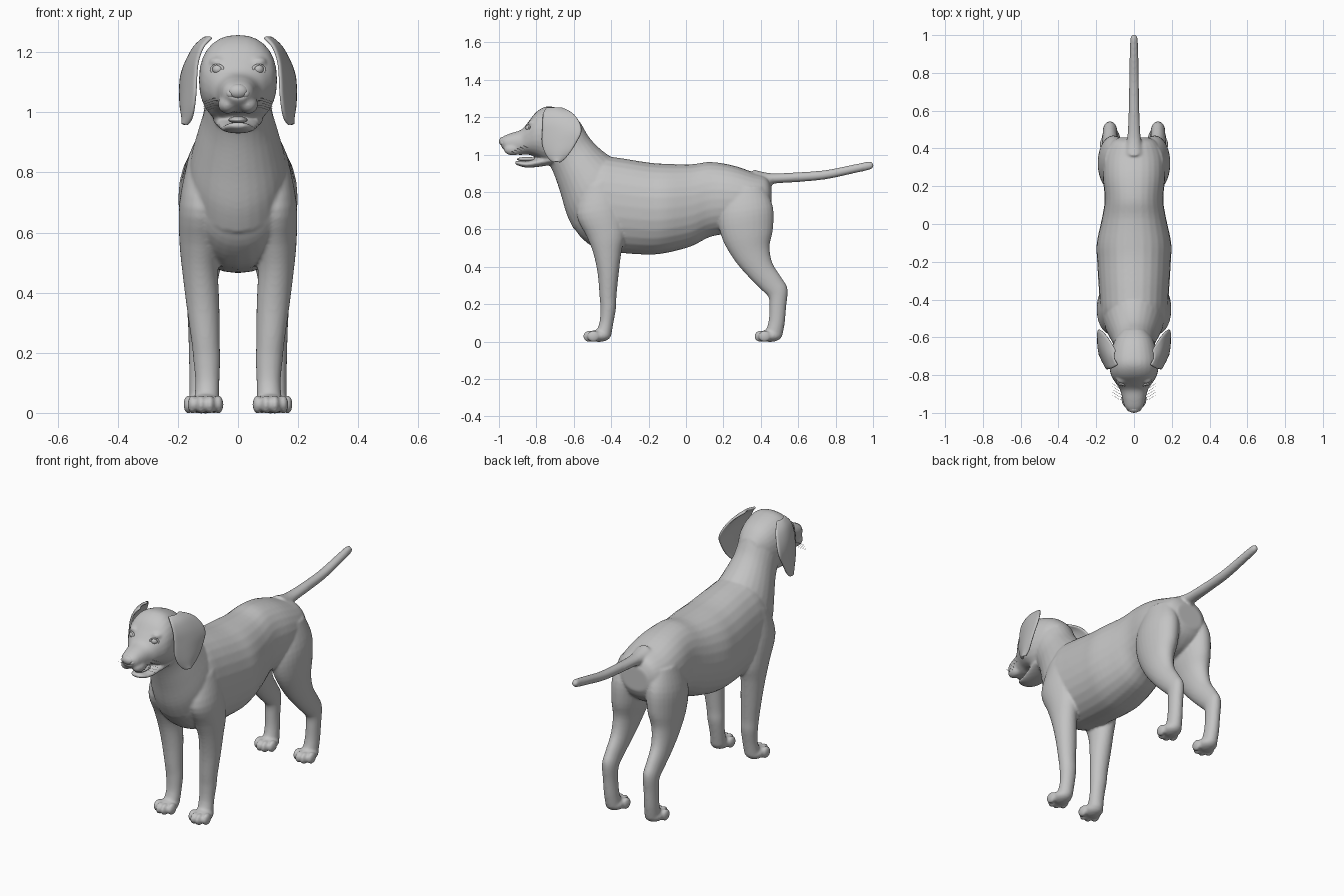
import bpy, bmesh, math
from mathutils import Matrix, Vector

if "Cube" in bpy.data.objects:
    bpy.data.objects.remove(bpy.data.objects["Cube"])

grey = bpy.data.materials.new("coat_grey")
grey.diffuse_color = (0.55, 0.55, 0.55, 1)
grey.use_nodes = True
grey.node_tree.nodes["Principled BSDF"].inputs["Base Color"].default_value = grey.diffuse_color


def finish(bm, name):
    bmesh.ops.recalc_face_normals(bm, faces=bm.faces)
    me = bpy.data.meshes.new(name)
    bm.to_mesh(me)
    bm.free()
    me.materials.append(grey)
    for p in me.polygons:
        p.use_smooth = True
    ob = bpy.data.objects.new(name, me)
    bpy.context.collection.objects.link(ob)
    return ob


def spline(rows, steps):
    """Catmull-Rom interpolation of equal-length tuples."""
    out = []
    for i in range(len(rows) - 1):
        a, b = rows[max(i - 1, 0)], rows[i]
        c, d = rows[i + 1], rows[min(i + 2, len(rows) - 1)]
        for k in range(steps):
            t = k / steps
            out.append([0.5 * (2 * q + (r - p) * t + (2 * p - 5 * q + 4 * r - s) * t * t
                               + (3 * q - p - 3 * r + s) * t ** 3)
                        for p, q, r, s in zip(a, b, c, d)])
    return out + [list(rows[-1])]


def loft(bm, rows, side=1, power=1.0, n=28, steps=4):
    """Rows hold (y1, z1, y2, z2, half_width, centre_x): oval rings between two profile points."""
    rings = []
    for y1, z1, y2, z2, rx, cx in spline(rows, steps):
        ring = []
        for k in range(n):
            a = 2 * math.pi * k / n
            c = math.copysign(abs(math.cos(a)) ** power, math.cos(a))
            s = math.copysign(abs(math.sin(a)) ** power, math.sin(a))
            ring.append(bm.verts.new((side * (cx + rx * c),
                                      (y1 + y2) / 2 + (y2 - y1) / 2 * s,
                                      (z1 + z2) / 2 + (z2 - z1) / 2 * s)))
        rings.append(ring)
    for r0, r1 in zip(rings, rings[1:]):
        for k in range(n):
            bm.faces.new((r0[k], r0[(k + 1) % n], r1[(k + 1) % n], r1[k]))
    bm.faces.new(rings[0])
    bm.faces.new(rings[-1])


def ball(bm, centre, radii):
    m = Matrix.Translation(centre) @ Matrix.Diagonal((*radii, 1))
    bmesh.ops.create_uvsphere(bm, u_segments=20, v_segments=12, radius=1, matrix=m)


def upright(rows):
    return [(y, lo, y, hi, rx, 0) for y, lo, hi, rx in rows]


body = bmesh.new()

# torso
loft(body, upright([
    (-.61, .63, .85, .08), (-.56, .555, .93, .14), (-.47, .492, .99, .175),
    (-.36, .475, .982, .185), (-.2, .465, .957, .195), (-.1, .475, .95, .197),
    (.03, .51, .948, .17), (.13, .56, .96, .155), (.25, .58, .942, .165),
    (.36, .6, .905, .16), (.43, .65, .88, .125), (.458, .7, .83, .08)]), power=.92)

# neck
loft(body, [
    (-.6, .6, -.38, .975, .165, 0), (-.638, .68, -.42, 1.0, .155, 0),
    (-.67, .79, -.47, 1.04, .135, 0), (-.7, .88, -.52, 1.095, .115, 0),
    (-.725, .935, -.565, 1.17, .108, 0), (-.75, .965, -.61, 1.21, .1, 0)])

# skull and muzzle
loft(body, upright([
    (-.56, 1.04, 1.165, .06), (-.61, .98, 1.215, .1), (-.68, .96, 1.247, .122),
    (-.745, .958, 1.257, .13), (-.8, .985, 1.228, .122), (-.845, 1.0, 1.172, .095),
    (-.88, .998, 1.133, .073), (-.93, 1.002, 1.116, .06),
    (-.965, 1.02, 1.103, .05), (-.988, 1.04, 1.09, .033)]), power=.88)

# lower jaw
loft(body, upright([
    (-.71, .948, 1.0, .085), (-.78, .935, .985, .07), (-.85, .93, .965, .056),
    (-.895, .94, .967, .042), (-.914, .95, .965, .022)]))

# tail
loft(body, [
    (.43, .82, .36, .92, .05, 0), (.46, .843, .455, .9, .036, 0),
    (.6, .853, .6, .905, .028, 0), (.75, .868, .75, .917, .026, 0),
    (.9, .9, .89, .945, .023, 0), (.985, .92, .98, .962, .019, 0),
    (1.003, .935, 1.0, .952, .009, 0)])

for side in (1, -1):
    # front leg
    loft(body, [
        (-.55, .82, -.38, .88, .05, .115), (-.585, .68, -.34, .72, .073, .122),
        (-.53, .56, -.325, .58, .07, .125), (-.495, .47, -.345, .48, .06, .126),
        (-.472, .36, -.36, .36, .055, .117), (-.462, .24, -.372, .24, .047, .108),
        (-.458, .18, -.374, .18, .045, .104), (-.463, .1, -.388, .1, .04, .102),
        (-.49, .035, -.4, .03, .042, .105)], side)
    # hind leg
    loft(body, [
        (.22, .82, .42, .83, .06, .095), (.175, .68, .465, .72, .083, .106),
        (.19, .56, .465, .6, .078, .112), (.255, .44, .447, .51, .06, .12),
        (.335, .345, .462, .42, .047, .125), (.405, .275, .512, .34, .04, .127),
        (.442, .235, .543, .28, .038, .127), (.446, .17, .535, .18, .036, .127),
        (.44, .1, .528, .1, .037, .125), (.42, .04, .515, .03, .04, .122)], side)
    # paws: pad with four toes
    for px, py in ((.108, -.465), (.122, .45)):
        ball(body, (side * px, py, .031), (.05, .062, .033))
        for off, fwd in ((-.043, .03), (-.015, .052), (.015, .052), (.043, .03)):
            ball(body, (side * px + off, py - fwd, .028), (.0165, .033, .031))
    # cheek lips and brow ridge
    ball(body, (side * .035, -.925, 1.027), (.032, .05, .032))
    ball(body, (side * .066, -.815, 1.168), (.03, .03, .018))

dog = finish(body, "body")
rm = dog.modifiers.new("blend", 'REMESH')
rm.mode = 'VOXEL'
rm.voxel_size = .007
rm.use_smooth_shade = True
sm = dog.modifiers.new("soften", 'SMOOTH')
sm.factor = .5
sm.iterations = 5

# nose with nostril wings
bm = bmesh.new()
ball(bm, (0, -.976, 1.07), (.034, .024, .025))
for s in (1, -1):
    ball(bm, (s * .024, -.974, 1.062), (.016, .018, .016))
finish(bm, "nose")

# tongue
bm = bmesh.new()
ball(bm, (0, -.85, .975), (.032, .055, .012))
finish(bm, "tongue")

# rows of the ear flap: z, front y, rear y, front x, rear x
EAR = [(1.25, -.745, -.67, .085, .095), (1.22, -.764, -.605, .115, .135),
       (1.17, -.768, -.567, .133, .168), (1.12, -.77, -.558, .138, .187),
       (1.07, -.772, -.582, .14, .19), (1.02, -.76, -.612, .145, .188),
       (.98, -.735, -.645, .153, .178), (.96, -.708, -.675, .163, .172)]

for side, label in ((1, "left"), (-1, "right")):
    # ear
    bm = bmesh.new()
    grid = []
    for z, yf, yr, xf, xr in spline(EAR, 3):
        grid.append([bm.verts.new((side * (xf + (xr - xf) * t + .014 * math.sin(math.pi * t)),
                                   yf + (yr - yf) * t, z)) for t in [k / 10 for k in range(11)]])
    for r0, r1 in zip(grid, grid[1:]):
        for k in range(10):
            bm.faces.new((r0[k], r0[k + 1], r1[k + 1], r1[k]))
    ear = finish(bm, label + "_ear")
    so = ear.modifiers.new("thickness", 'SOLIDIFY')
    so.thickness = .013
    so.offset = 0
    ear.modifiers.new("round", 'SUBSURF').levels = 1
    ear.modifiers["round"].render_levels = 1

    # eye
    bm = bmesh.new()
    ball(bm, (side * .066, -.838, 1.143), (.02, .02, .018))
    finish(bm, label + "_eye")

    # eyelid rim
    bm = bmesh.new()
    turn = Matrix.Rotation(side * .45, 3, 'Z')
    rings = []
    for i in range(20):
        a = 2 * math.pi * i / 20
        ring = []
        for j in range(8):
            b = 2 * math.pi * j / 8
            r = 1 + .25 * math.cos(b)
            p = turn @ Vector((.021 * r * math.cos(a), -.008 + .005 * math.sin(b),
                               .015 * r * math.sin(a)))
            ring.append(bm.verts.new(p + Vector((side * .066, -.838, 1.143))))
        rings.append(ring)
    for i in range(20):
        r0, r1 = rings[i], rings[(i + 1) % 20]
        for j in range(8):
            bm.faces.new((r0[j], r0[(j + 1) % 8], r1[(j + 1) % 8], r1[j]))
    finish(bm, label + "_eyelid")

    # whiskers
    cu = bpy.data.curves.new(label + "_whiskers", 'CURVE')
    cu.dimensions = '3D'
    cu.bevel_depth = .0007
    cu.bevel_resolution = 0
    for k in range(5):
        sp = cu.splines.new('POLY')
        sp.points.add(2)
        y, z = -.94 + .015 * k, 1.015 + .008 * k
        for pt, (dx, dy, dz) in zip(sp.points, ((.04, 0, 0), (.08, .012, 0), (.115, .035, -.012))):
            pt.co = (side * dx, y + dy, z + dz, 1)
    cu.materials.append(grey)
    bpy.context.collection.objects.link(bpy.data.objects.new(label + "_whiskers", cu))
